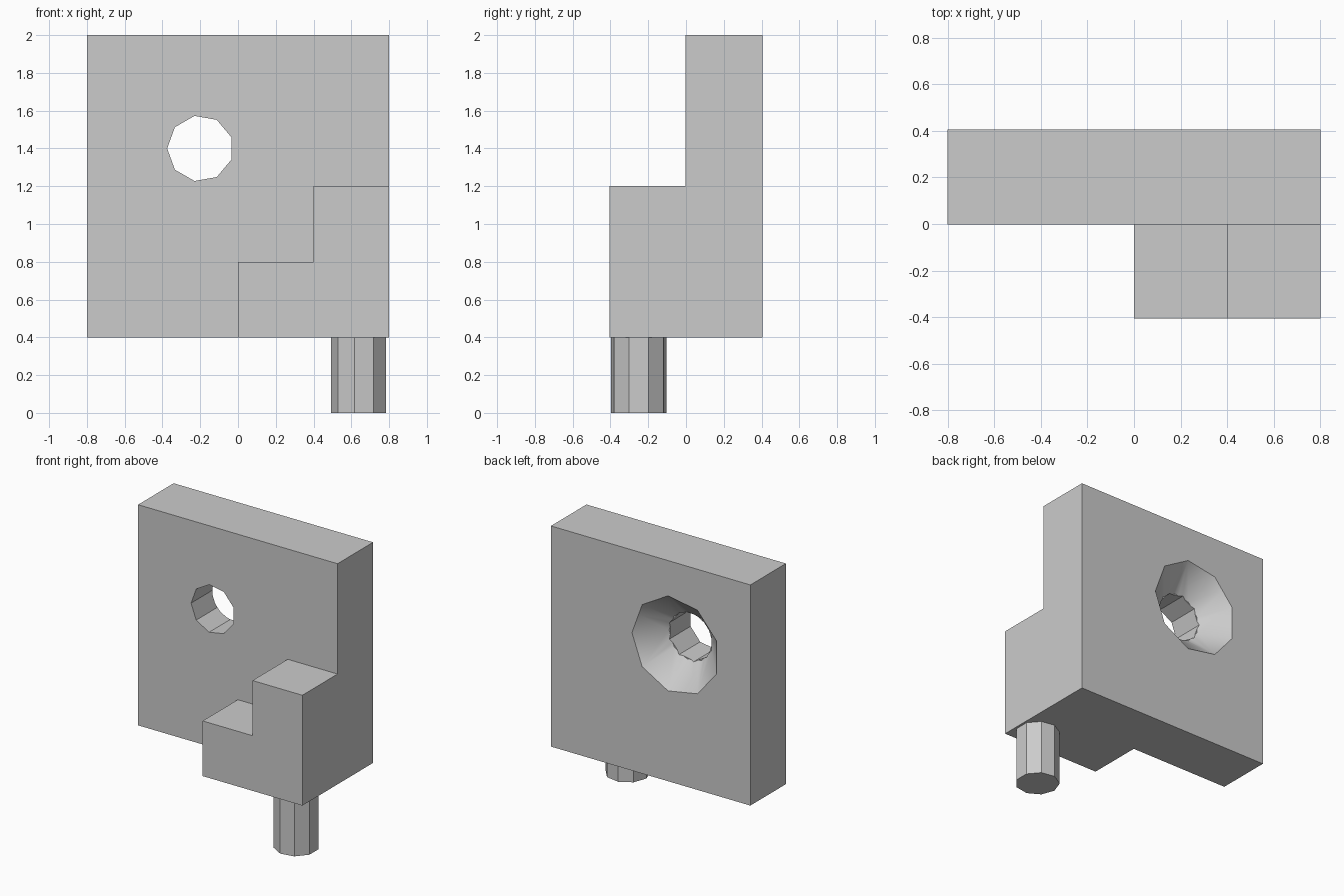
import bpy
import bmesh
from math import cos, sin, radians
from mathutils import Vector

cube = bpy.data.objects.get("Cube")
if cube:
    bpy.data.objects.remove(cube, do_unlink=True)

grey = bpy.data.materials.new("plain grey")
grey.use_nodes = True
colour = (0.6, 0.6, 0.6, 1)
grey.diffuse_color = colour
grey.node_tree.nodes["Principled BSDF"].inputs["Base Color"].default_value = colour

FRONT, STEP, BACK = -0.405, -0.002, 0.405
SIDES = 9


def solid(name, ring_a, ring_b):
    """Closed solid lofted between two matching rings of points."""
    bm = bmesh.new()
    a = [bm.verts.new(p) for p in ring_a]
    b = [bm.verts.new(p) for p in ring_b]
    bm.faces.new(a)
    bm.faces.new(b)
    for i in range(len(a)):
        j = (i + 1) % len(a)
        bm.faces.new((a[i], a[j], b[j], b[i]))
    bmesh.ops.recalc_face_normals(bm, faces=bm.faces)
    mesh = bpy.data.meshes.new(name)
    bm.to_mesh(mesh)
    bm.free()
    mesh.materials.append(grey)
    obj = bpy.data.objects.new(name, mesh)
    bpy.context.collection.objects.link(obj)
    return obj


def upright(profile, y):
    """Place an (x, z) profile on the plane at depth y."""
    return [Vector((x, y, z)) for x, z in profile]


def polygon(cx, cy, radius, start):
    angles = [radians(start + 360 * i / SIDES) for i in range(SIDES)]
    return [(cx + radius * cos(t), cy + radius * sin(t)) for t in angles]


def combine(target, other, operation):
    """Apply a boolean and discard the helper solid."""
    mod = target.modifiers.new(operation, "BOOLEAN")
    mod.object, mod.operation, mod.solver = other, operation, "EXACT"
    bpy.context.view_layer.objects.active = target
    bpy.ops.object.modifier_apply(modifier=mod.name)
    bpy.data.objects.remove(other, do_unlink=True)


# Upright plate
plate_profile = [(-0.8, 0.4), (0.8, 0.4), (0.8, 2), (-0.8, 2)]
plate = solid("stepped_plate", upright(plate_profile, STEP), upright(plate_profile, BACK))

# Two-step block on the front
steps = [(0, 0.4), (0.8, 0.4), (0.8, 1.2), (0.4, 1.2), (0.4, 0.8), (0, 0.8)]
block = solid("step_block", upright(steps, FRONT), upright(steps, STEP))
combine(plate, block, "UNION")

# Through hole, with a conical countersink at the back
hole = polygon(-0.2, 1.4, 0.175, 180)
combine(plate, solid("hole_cutter", upright(hole, -1), upright(hole, 1)), "DIFFERENCE")
inner = polygon(-0.2, 1.4, 0.175, 0)
outer = polygon(-0.2, 1.4, 0.36, 0)
sink = solid("countersink_cutter", upright(inner, BACK - 0.175), upright(outer, BACK + 0.01))
combine(plate, sink, "DIFFERENCE")

# Peg below the block
ring = polygon(0.643, -0.25, 0.15, 180)
peg = solid("peg", [(x, y, 0) for x, y in ring], [(x, y, 0.4) for x, y in ring])

# Soft shading on the countersink only; other edges stay sharp
bpy.ops.object.select_all(action="DESELECT")
for obj in (plate, peg):
    obj.select_set(True)
bpy.context.view_layer.objects.active = plate
bpy.ops.object.shade_smooth_by_angle(angle=radians(30))
